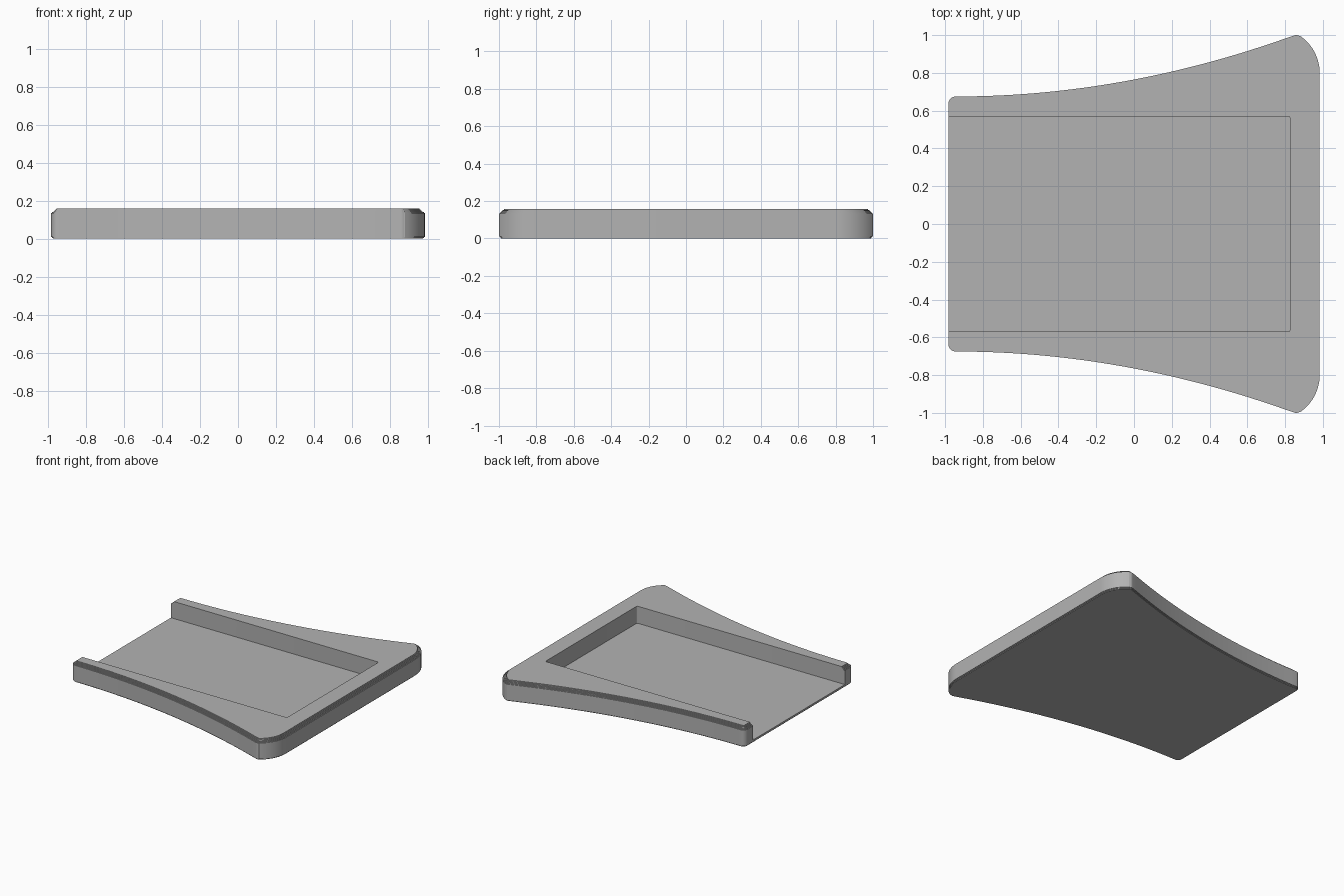
import bpy
import bmesh
from math import cos, sin, radians
from mathutils import Vector, Matrix

if "Cube" in bpy.data.objects:
    bpy.data.objects.remove(bpy.data.objects["Cube"], do_unlink=True)

HEIGHT = 0.158
FLOOR = 0.024
TOP_STEPS, TOP_INSET = 6, 0.028
BASE_STEPS, BASE_INSET = 2, 0.01


def arc(cx, cy, r, start, end, n):
    angles = [radians(start + (end - start) * i / n) for i in range(n + 1)]
    return [Vector((cx + r * cos(a), cy + r * sin(a))) for a in angles]


def tray_outline():
    """Counter-clockwise outline: one half, then its mirror image."""
    half = arc(0.746, 0.8, 0.237, 0, 56, 14)
    half += arc(0.86, 0.97, 0.03, 62, 108, 6)
    n = 40
    for i in range(1, n):                       # flared side
        x = 0.848 + (-0.943 - 0.848) * i / n
        half.append(Vector((x, 0.675 + 0.101 * (x + 0.943) ** 2)))
    half += arc(-0.943, 0.635, 0.04, 90, 180, 8)
    return half + [Vector((p.x, -p.y)) for p in reversed(half)]


def inset(points, d):
    """Move every point inwards along its mitred normal."""
    result = []
    for i, p in enumerate(points):
        a = (p - points[i - 1]).normalized()
        b = (points[(i + 1) % len(points)] - p).normalized()
        na, nb = Vector((-a.y, a.x)), Vector((-b.y, b.x))
        m = (na + nb).normalized()
        result.append(p + m * d / max(m.dot(na), 0.5))
    return result


# Wall profile: (height, inset) pairs with fine stepped edges
profile = []
for i in range(BASE_STEPS + 1):
    z = BASE_INSET * i / BASE_STEPS
    d = BASE_INSET - z
    if i:
        profile.append((z, profile[-1][1]))
    profile.append((z, d))
for i in range(1, TOP_STEPS + 1):
    z = HEIGHT - TOP_INSET * (TOP_STEPS - i) / TOP_STEPS
    profile.append((z, profile[-1][1]))
    if i < TOP_STEPS:
        profile.append((z, TOP_INSET * i / (TOP_STEPS - 1)))

# Solid tray body
bm = bmesh.new()
outline = tray_outline()
rings = [[bm.verts.new((p.x, p.y, z)) for p in inset(outline, d)]
         for z, d in profile]
count = len(outline)
for low, high in zip(rings, rings[1:]):
    for i in range(count):
        j = (i + 1) % count
        bm.faces.new((low[i], low[j], high[j], high[i]))
bm.faces.new(list(reversed(rings[0])))
bm.faces.new(rings[-1])
bmesh.ops.recalc_face_normals(bm, faces=bm.faces)
mesh = bpy.data.meshes.new("tray")
bm.to_mesh(mesh)
bm.free()
tray = bpy.data.objects.new("tray", mesh)
bpy.context.collection.objects.link(tray)

# Pocket, open at the narrow end
bm = bmesh.new()
x0, x1, half_width, z1 = -1.2, 0.825, 0.57, 0.3
bmesh.ops.create_cube(bm, size=1, matrix=Matrix.LocRotScale(
    Vector(((x0 + x1) / 2, 0, (FLOOR + z1) / 2)), None,
    Vector((x1 - x0, 2 * half_width, z1 - FLOOR))))
corners = [e for e in bm.edges
           if all(v.co.x > 0 for v in e.verts)
           and abs(e.verts[0].co.z - e.verts[1].co.z) > 0.1]
bmesh.ops.bevel(bm, geom=corners, offset=0.008, segments=3,
                profile=0.5, affect='EDGES')
mesh = bpy.data.meshes.new("pocket_cutter")
bm.to_mesh(mesh)
bm.free()
cutter = bpy.data.objects.new("pocket_cutter", mesh)
cutter.hide_render = True
bpy.context.collection.objects.link(cutter)

bpy.ops.object.select_all(action='DESELECT')
tray.select_set(True)
bpy.context.view_layer.objects.active = tray
cut = tray.modifiers.new("pocket", 'BOOLEAN')
cut.operation = 'DIFFERENCE'
cut.solver = 'EXACT'
cut.object = cutter
bpy.ops.object.modifier_apply(modifier=cut.name)
bpy.data.objects.remove(cutter, do_unlink=True)

# Plain grey finish
grey = bpy.data.materials.new("plain_grey")
grey.use_nodes = True
colour = (0.45, 0.45, 0.45, 1)
grey.diffuse_color = colour
grey.node_tree.nodes["Principled BSDF"].inputs["Base Color"].default_value = colour
tray.data.materials.clear()
tray.data.materials.append(grey)
bpy.ops.object.shade_smooth_by_angle(angle=radians(30))
